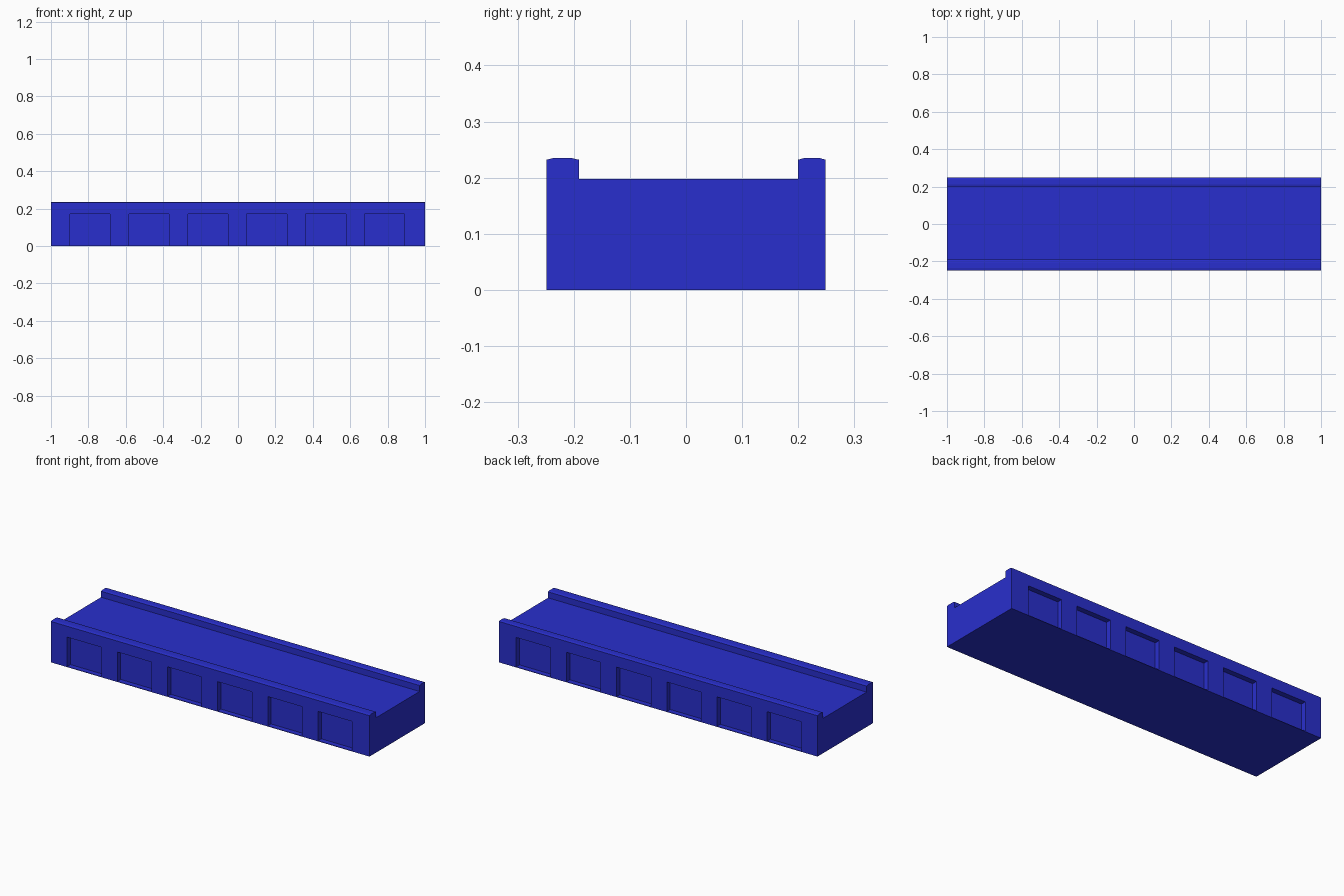
import bpy, bmesh

if "Cube" in bpy.data.objects:
    bpy.data.objects.remove(bpy.data.objects["Cube"])

blue = bpy.data.materials.new("blue")
blue.diffuse_color = (0.022, 0.028, 0.61, 1)
blue.use_nodes = True
blue.node_tree.nodes["Principled BSDF"].inputs["Base Color"].default_value = blue.diffuse_color

HALF_L, HALF_W = 1.0, 0.249
DECK_Z, SHOULDER_Z, TOP_Z = 0.198, 0.232, 0.2355
RECESS_DEPTH, RECESS_W, RECESS_TOP, FLOOR_Z = 0.03, 0.215, 0.17, 0.003


def cap(y0, y1):
    """Gently crowned parapet top running from y0 to y1."""
    s = (y1 - y0) / 4
    return [(y0, SHOULDER_Z), (y0 + s, TOP_Z), (y1 - s, TOP_Z), (y1, SHOULDER_Z)]


def add_object(name, bm):
    bmesh.ops.recalc_face_normals(bm, faces=bm.faces)
    mesh = bpy.data.meshes.new(name)
    bm.to_mesh(mesh)
    bm.free()
    mesh.materials.append(blue)
    obj = bpy.data.objects.new(name, mesh)
    bpy.context.collection.objects.link(obj)
    return obj


# Bridge body: channel-shaped cross-section extruded along x
profile = ([(-HALF_W, 0)] + cap(-HALF_W, -0.191) + [(-0.191, DECK_Z), (0.2, DECK_Z)]
           + cap(0.2, HALF_W) + [(HALF_W, 0)])
bm = bmesh.new()
end = bm.faces.new([bm.verts.new((-HALF_L, y, z)) for y, z in profile])
ext = bmesh.ops.extrude_face_region(bm, geom=[end])
bmesh.ops.translate(bm, vec=(2 * HALF_L, 0, 0),
                    verts=[v for v in ext["geom"] if isinstance(v, bmesh.types.BMVert)])
body = add_object("bridge_body", bm)

# Cutters for six shallow openings on each long side
bm = bmesh.new()
for side in (-1, 1):
    for i in range(6):
        box = bmesh.ops.create_cube(bm, size=1)["verts"]
        bmesh.ops.scale(bm, verts=box, vec=(RECESS_W, 2 * RECESS_DEPTH, RECESS_TOP - FLOOR_Z))
        bmesh.ops.translate(bm, verts=box, vec=(-0.791 + 0.315 * i, side * HALF_W,
                                                (RECESS_TOP + FLOOR_Z) / 2))
cutter = add_object("opening_cutter", bm)
cutter.hide_render = True
cutter.hide_set(True)

mod = body.modifiers.new("openings", 'BOOLEAN')
mod.operation = 'DIFFERENCE'
mod.solver = 'EXACT'
mod.object = cutter
